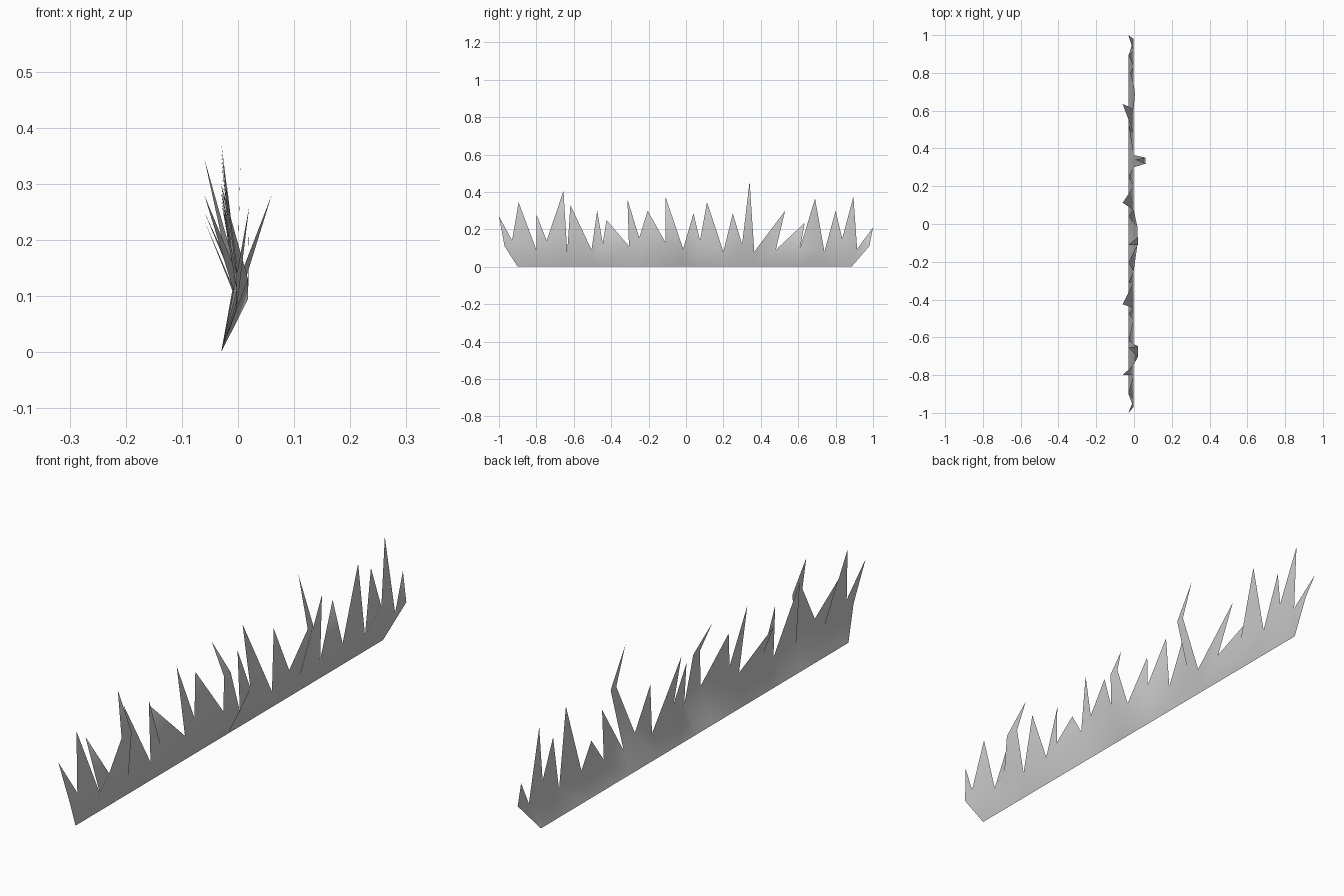
import bpy, bmesh
from mathutils import Vector

if "Cube" in bpy.data.objects:
    bpy.data.objects.remove(bpy.data.objects["Cube"])

# Low points between the blades: (y, z)
valleys = [(-.97, .11), (-.93, .14), (-.80, .09), (-.745, .14), (-.635, .08),
           (-.505, .09), (-.445, .125), (-.305, .11), (-.25, .155), (-.11, .13),
           (-.015, .095), (.075, .14), (.20, .08), (.30, .12), (.365, .08),
           (.48, .09), (.61, .10), (.74, .08), (.835, .15), (.915, .095), (.98, .11)]
# Blade tips: (x, y, z)
tips = [(-.03, -1, .27), (-.03, -.895, .345), (-.06, -.80, .28), (-.03, -.655, .405),
        (-.03, -.618, .33), (-.03, -.475, .30), (-.06, -.425, .25), (-.03, -.313, .36),
        (-.03, -.205, .30), (-.03, -.11, .375), (-.03, .04, .285), (-.06, .112, .345),
        (-.03, .25, .285), (.008, .34, .457), (-.03, .53, .30), (-.06, .635, .235),
        (.005, .69, .365), (-.02, .80, .30), (-.03, .895, .375), (-.03, 1, .21)]
# Folded blades: index -> (x, z) of the fold
folds = {3: (.02, .26), 9: (.02, .26), 13: (.06, .28)}
# Valleys that bulge forward
bulge = {9: .018, 10: .018}

bm = bmesh.new()
base = [bm.verts.new((-.03, max(-.90, min(.885, y)), 0)) for y, z in valleys]
low = [bm.verts.new((bulge.get(i, -.002), y, z)) for i, (y, z) in enumerate(valleys)]


def on_edge(v, tip, x, z):
    p = v.co.lerp(tip, (z - v.co.z) / (tip.z - v.co.z))
    return bm.verts.new((x, p.y, z))


for i, t in enumerate(tips):
    a, b = low[i], low[i + 1]
    # Curved foot strip
    if (base[i].co - base[i + 1].co).length > 1e-4:
        bm.faces.new((base[i], base[i + 1], b, a))
    else:
        bm.faces.new((base[i], b, a))
    # Blade above it
    tip = bm.verts.new(t)
    if i in folds:
        x, z = folds[i]
        c, d = on_edge(a, tip.co, x, z), on_edge(b, tip.co, x, z)
        bm.faces.new((a, b, d, c))
        a, b = c, d
    bm.faces.new((a, b, tip))
bmesh.ops.remove_doubles(bm, verts=bm.verts, dist=1e-4)

mesh = bpy.data.meshes.new("grass_strip")
bm.to_mesh(mesh)
bm.free()
mesh.shade_smooth()
grass = bpy.data.objects.new("grass_strip", mesh)
bpy.context.collection.objects.link(grass)
